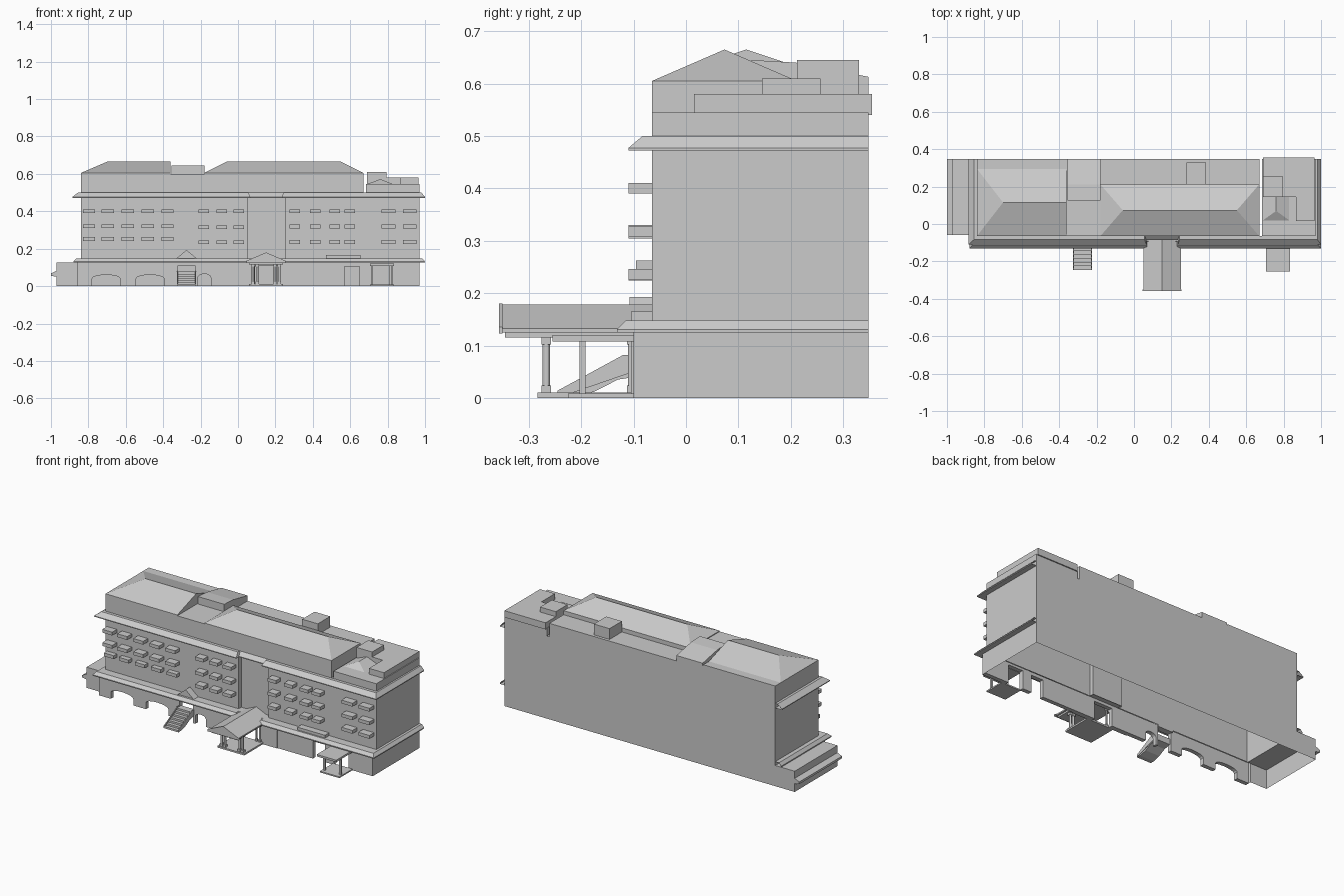
import bpy, math

FRONT, BACK, LEFT, RIGHT = -0.065, 0.348, -0.84, 0.97
BAY0, BAY1, RECESS = 0.05, 0.25, 0.025


def mesh(name, verts, faces):
    me = bpy.data.meshes.new(name)
    me.from_pydata(verts, [], faces)
    me.update()
    ob = bpy.data.objects.new(name, me)
    bpy.context.collection.objects.link(ob)
    return ob


def box(name, x0, x1, y0, y1, z0, z1, bottom=True):
    v = [(x, y, z) for z in (z0, z1) for x, y in ((x0, y0), (x1, y0), (x1, y1), (x0, y1))]
    f = [(4, 5, 6, 7), (0, 1, 5, 4), (1, 2, 6, 5), (2, 3, 7, 6), (3, 0, 4, 7)]
    if bottom:
        f.append((3, 2, 1, 0))
    return mesh(name, v, f)


def prism(name, pts, axis, a, b, caps=True, closed=True):
    """Extrude a 2D outline along one axis between a and b."""
    put = {'x': lambda p, t: (t, p[0], p[1]),
           'y': lambda p, t: (p[0], t, p[1]),
           'z': lambda p, t: (p[0], p[1], t)}[axis]
    n = len(pts)
    v = [put(p, t) for t in (a, b) for p in pts]
    f = [(i, (i + 1) % n, (i + 1) % n + n, i + n) for i in range(n if closed else n - 1)]
    if caps:
        f += [tuple(range(n))[::-1], tuple(range(n, 2 * n))]
    return mesh(name, v, f)


def hip(name, x0, x1, y0, y1, z0, z1, r0, r1):
    """Hip roof with its ridge running from x=r0 to x=r1."""
    ym = (y0 + y1) / 2
    v = [(x0, y0, z0), (x1, y0, z0), (x1, y1, z0), (x0, y1, z0), (r0, ym, z1), (r1, ym, z1)]
    return mesh(name, v, [(0, 1, 5, 4), (1, 2, 5), (2, 3, 4, 5), (3, 0, 4)])


def eave(name, rings):
    """Sweep an eave profile (left, front, right offset, z) round three sides."""
    v, f = [], []
    for dl, df, dr, z in rings:
        y = FRONT - df
        k = df * 0.35
        v += [(LEFT - dl, BACK, z), (LEFT - dl, y, z), (BAY0 + k, y, z), (BAY0 + k, y + RECESS, z),
              (BAY1 - k, y + RECESS, z), (BAY1 - k, y, z), (RIGHT + dr, y, z), (RIGHT + dr, BACK, z)]
    for r in range(len(rings) - 1):
        f += [(r * 8 + i, r * 8 + i + 1, r * 8 + i + 9, r * 8 + i + 8) for i in range(7)]
    return mesh(name, v, f)


def column(name, x, y, z0, z1, r):
    bpy.ops.mesh.primitive_cylinder_add(vertices=12, radius=r, depth=z1 - z0, location=(x, y, (z0 + z1) / 2))
    bpy.context.object.name = name
    bpy.ops.object.shade_smooth_by_angle()
    for za, zb in ((z0, z0 + 0.014), (z1 - 0.014, z1)):
        box(name + "_block", x - r * 1.3, x + r * 1.3, y - r * 1.3, y + r * 1.3, za, zb)


# Ground floor front wall with arches and doorways notched from the floor line
outline = [(-0.86, 0.125), (-0.86, 0)]
openings = [(-0.78, -0.63, 0.06, 1), (-0.545, -0.395, 0.06, 1), (-0.32, -0.23, 0.11, 0),
            (-0.215, -0.145, 0.065, 1), (0.09, 0.21, 0.108, 0), (0.57, 0.65, 0.105, 0), (0.71, 0.81, 0.11, 0)]
for x0, x1, h, arched in openings:
    outline.append((x0, 0))
    if arched:
        for i in range(9):
            t = math.pi * (1 - i / 8)
            outline.append(((x0 + x1) / 2 + (x1 - x0) / 2 * math.cos(t), h - 0.02 + 0.02 * math.sin(t)))
    else:
        outline += [(x0, h), (x1, h)]
    outline.append((x1, 0))
outline += [(RIGHT, 0), (RIGHT, 0.125)]
prism("ground_front_wall", outline, 'y', -0.10, -0.075)

# Ground floor side and back walls, open underneath
prism("ground_walls", [(-0.86, -0.1), (-0.86, -0.06), (-0.97, -0.06), (-0.97, BACK), (RIGHT, BACK), (RIGHT, -0.1)],
      'z', 0, 0.125, caps=False, closed=False)

# Low left wing roof and its small side eave
box("wing_roof", -0.97, LEFT, -0.06, BACK, 0.115, 0.125)
prism("wing_eave", [(-0.97, 0.05), (-1.0, 0.055), (-1.0, 0.068), (-0.97, 0.082)], 'y', -0.06, BACK)

# Main storeys with a recessed central bay
prism("main_walls", [(LEFT, BACK), (LEFT, FRONT), (BAY0, FRONT), (BAY0, FRONT + RECESS), (BAY1, FRONT + RECESS),
                     (BAY1, FRONT), (RIGHT, FRONT), (RIGHT, BACK)], 'z', 0.12, 0.5, caps=False)

# Lower and upper skirting eaves
eave("lower_eave", [(0.02, 0.025, 0, 0.125), (0.04, 0.067, 0.03, 0.125), (0.04, 0.067, 0.03, 0.131),
                    (0.025, 0.05, 0.015, 0.148), (0, 0, 0, 0.148)])
eave("upper_eave", [(0, 0, 0, 0.472), (0.045, 0.045, 0.03, 0.472), (0.045, 0.045, 0.03, 0.477),
                    (0.015, 0.018, 0.01, 0.5), (0, 0, 0, 0.5)])

# Window balconies
groups = [([-0.797, -0.697, -0.59, -0.483, -0.377], 0.033, (0.40, 0.32, 0.252)),
          ([-0.183, -0.088, 0.003], 0.028, (0.40, 0.314, 0.234)),
          ([0.303, 0.412, 0.517, 0.597], 0.028, (0.40, 0.318, 0.236)),
          ([0.805, 0.918], 0.037, (0.40, 0.318, 0.236))]
for xs, w, zs in groups:
    for x in xs:
        for z in zs:
            depth = 0.03 if z == 0.252 else 0.045
            box("balcony", x - w, x + w, FRONT - depth, FRONT, z - 0.01, z + 0.01)

# Attic blocks
box("left_attic", LEFT, -0.36, FRONT, BACK, 0.5, 0.605)
box("link_attic", -0.36, -0.18, FRONT, BACK, 0.5, 0.6)
box("centre_attic_front", -0.18, 0.67, FRONT, 0.212, 0.5, 0.605)
box("centre_attic_back", -0.18, 0.67, 0.212, BACK, 0.5, 0.58)
box("right_attic", 0.685, RIGHT, FRONT, BACK, 0.5, 0.545)

# Roofs
hip("left_hip_roof", LEFT, -0.36, FRONT, 0.295, 0.605, 0.665, -0.70, -0.36)
hip("centre_hip_roof", -0.18, 0.67, FRONT, 0.212, 0.605, 0.665, -0.06, 0.55)
prism("link_roof", [(0.125, 0.595), (0.125, 0.645), (0.21, 0.64), (BACK, 0.613), (BACK, 0.595)], 'x', -0.355, -0.18)
box("roof_house", 0.28, 0.385, 0.212, 0.33, 0.575, 0.645)

# Right end roof boxes and small gable
box("right_roof_back", 0.69, 0.965, 0.145, 0.355, 0.54, 0.58)
box("right_roof_side", 0.865, 0.965, 0.015, 0.145, 0.54, 0.58)
box("right_roof_tank", 0.69, 0.795, 0.145, 0.257, 0.575, 0.61)
mesh("right_roof_gable", [(0.69, 0.02, 0.545), (0.83, 0.02, 0.545), (0.83, 0.145, 0.545), (0.69, 0.145, 0.545),
                          (0.76, 0.07, 0.572), (0.76, 0.145, 0.572)],
     [(0, 1, 4), (1, 2, 5, 4), (3, 0, 4, 5), (2, 3, 5)])

# Central portico
prism("portico_roof", [(0.05, 0.125), (0.05, 0.133), (0.15, 0.178), (0.25, 0.133), (0.25, 0.125)],
      'y', -0.35, FRONT + RECESS)
prism("portico_pediment", [(0.045, 0.123), (0.045, 0.135), (0.15, 0.18), (0.255, 0.135), (0.255, 0.123)],
      'y', -0.357, -0.35)
box("portico_beam", 0.06, 0.24, -0.345, -0.1, 0.115, 0.125)
box("portico_floor", 0.06, 0.24, -0.283, -0.1, 0, 0.01)
for x in (0.08, 0.102, 0.198, 0.22):
    column("portico_column", x, -0.267, 0.01, 0.116, 0.007)
    column("portico_rear_column", x, -0.106, 0.01, 0.116, 0.005)

# Right canopy
box("canopy_roof", 0.705, 0.835, -0.255, -0.1, 0.108, 0.12)
box("canopy_floor", 0.705, 0.835, -0.225, -0.1, 0, 0.008)
for x in (0.717, 0.823):
    box("canopy_post", x - 0.006, x + 0.006, -0.203, -0.192, 0, 0.11)

# Left entrance gable and its stair
prism("entrance_gable", [(-0.325, 0.11), (-0.325, 0.15), (-0.275, 0.188), (-0.225, 0.15), (-0.225, 0.11)],
      'y', -0.102, FRONT)
prism("entrance_gable_trim", [(-0.333, 0.145), (-0.275, 0.193), (-0.217, 0.145), (-0.227, 0.145),
                              (-0.275, 0.183), (-0.323, 0.145)], 'y', -0.108, FRONT)
steps, n = [], 7
for i in range(n):
    y = -0.245 + i * 0.02
    steps += [(y, 0.011 * i), (y, 0.011 * (i + 1))]
steps += [(-0.085, 0.077), (-0.085, 0.042), (-0.13, 0.035), (-0.175, 0.012), (-0.22, 0)]
prism("entrance_stair", steps, 'x', -0.322, -0.228)
for x in (-0.325, -0.23):
    prism("stair_rail", [(-0.245, 0.0), (-0.245, 0.014), (-0.12, 0.082), (-0.1, 0.082), (-0.1, 0.05)],
          'x', x, x + 0.005)

# Raised block above the lower eave and shallow wall panels
box("eave_block", 0.47, 0.655, -0.105, FRONT, 0.14, 0.165)
for x0, x1 in ((-0.035, 0.06), (0.24, 0.335)):
    box("wall_panel", x0, x1, -0.105, -0.098, 0, 0.115)
